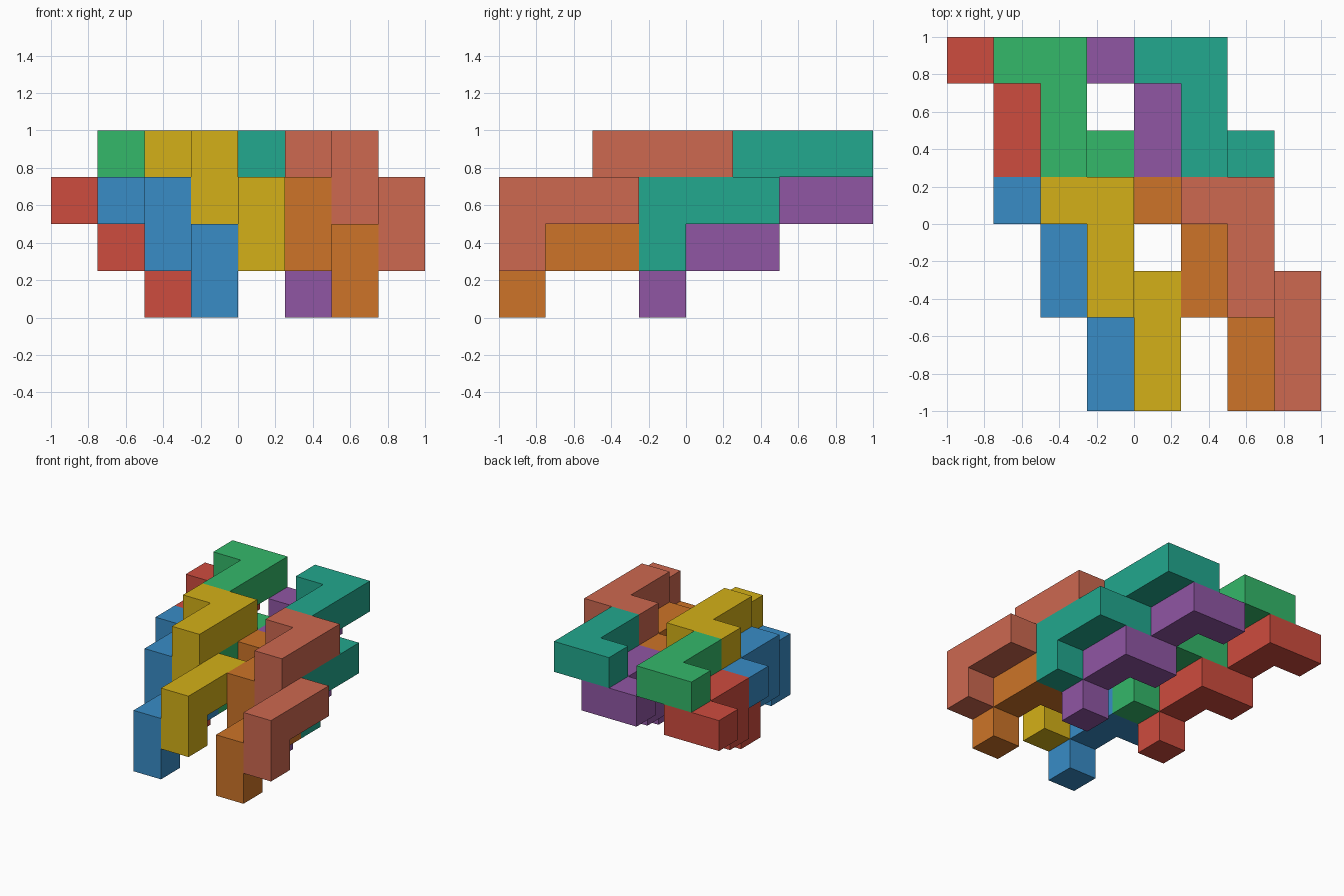
import bpy, bmesh
from mathutils import Vector

if "Cube" in bpy.data.objects:
    bpy.data.objects.remove(bpy.data.objects["Cube"])

U = 0.25  # cell size
# Every piece is the same stepped chain of nine cells
STEPS = [(1, 0, 0), (0, -1, 0), (0, -1, 0), (0, 0, -1)] * 2
DIRS = [Vector(d) for d in ((1, 0, 0), (-1, 0, 0), (0, 1, 0), (0, -1, 0), (0, 0, 1), (0, 0, -1))]


def linear(c):
    c /= 255
    return c / 12.92 if c <= 0.04045 else ((c + 0.055) / 1.055) ** 2.4


def chain_piece(name, start, rgb):
    cells = [Vector(start)]
    for s in STEPS:
        cells.append(cells[-1] + Vector(s))
    filled = {tuple(c) for c in cells}
    bm = bmesh.new()
    # Outer skin only: one quad wherever a cell has no neighbour
    for c in cells:
        for d in DIRS:
            if tuple(c + d) in filled:
                continue
            a = Vector((d.y, d.z, d.x))
            b = d.cross(a)
            mid = c + Vector((.5, .5, .5)) + d / 2
            quad = [(-1, -1), (1, -1), (1, 1), (-1, 1)]
            bm.faces.new([bm.verts.new((mid + a * p / 2 + b * q / 2) * U - Vector((1, 1, 0)))
                          for p, q in quad])
    bmesh.ops.remove_doubles(bm, verts=bm.verts, dist=1e-4)
    # Merge coplanar cell faces into clean flat sides
    bmesh.ops.dissolve_limit(bm, angle_limit=0.01, verts=bm.verts, edges=bm.edges)
    bmesh.ops.recalc_face_normals(bm, faces=bm.faces)
    mesh = bpy.data.meshes.new(name)
    bm.to_mesh(mesh)
    bm.free()
    mat = bpy.data.materials.new(name + "_paint")
    mat.diffuse_color = (*[linear(v) for v in rgb], 1)
    mat.use_nodes = True
    mat.node_tree.nodes["Principled BSDF"].inputs["Base Color"].default_value = mat.diffuse_color
    mesh.materials.append(mat)
    bpy.context.collection.objects.link(bpy.data.objects.new(name, mesh))


# Two rows of two upper chains, each with a lower chain nested beside it
PIECES = [
    ("coral_chain", (5, 4, 3), (205, 104, 80)),
    ("orange_chain", (4, 4, 2), (205, 116, 40)),
    ("yellow_chain", (2, 4, 3), (212, 176, 24)),
    ("blue_chain", (1, 4, 2), (56, 140, 198)),
    ("teal_chain", (4, 7, 3), (34, 168, 142)),
    ("purple_chain", (3, 7, 2), (144, 86, 164)),
    ("green_chain", (1, 7, 3), (52, 184, 106)),
    ("red_chain", (0, 7, 2), (206, 76, 62)),
]
for piece in PIECES:
    chain_piece(*piece)
